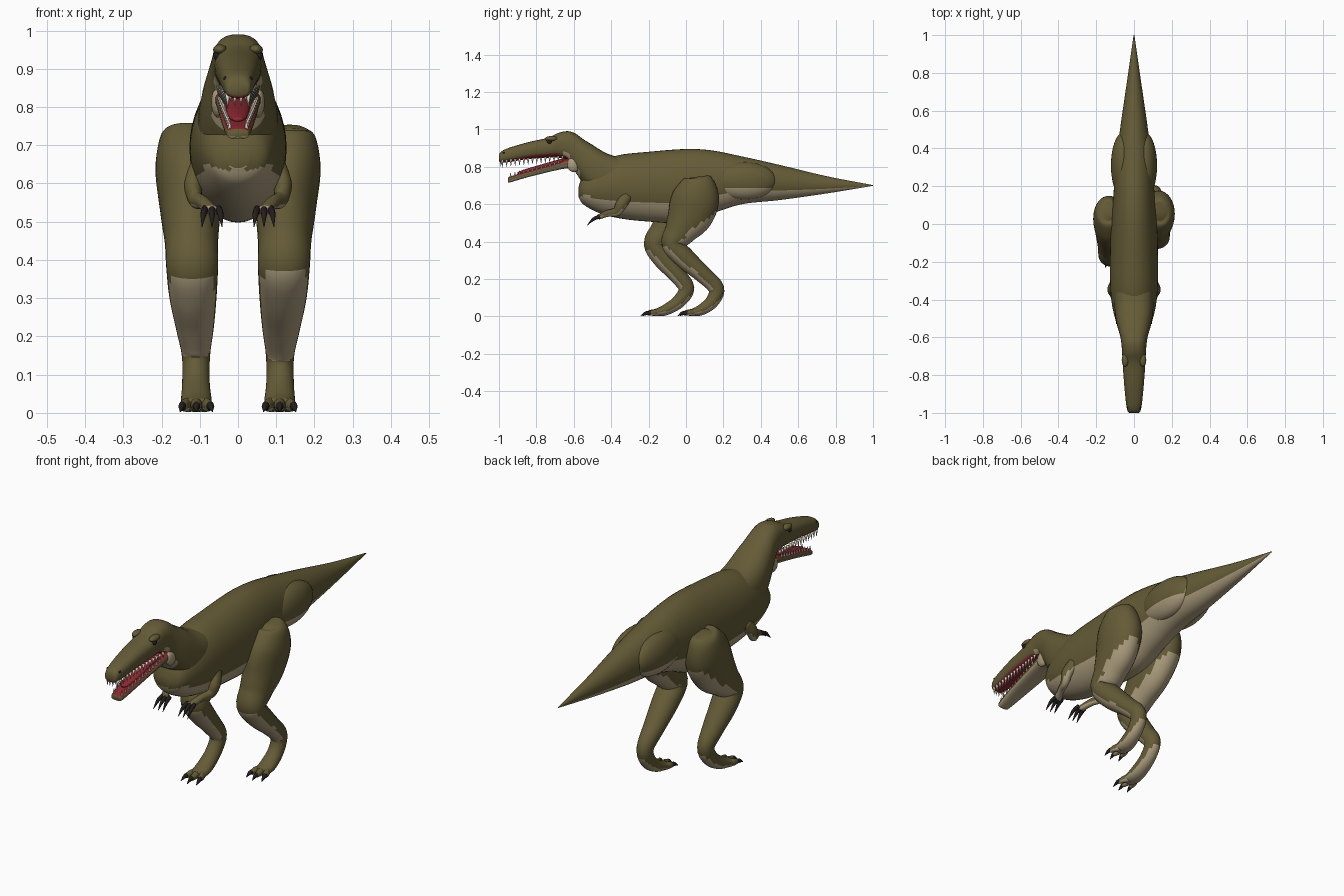
import bpy, bmesh, math
from mathutils import Vector, Matrix

cube = bpy.data.objects.get("Cube")
if cube:
    bpy.data.objects.remove(cube, do_unlink=True)


def make_material(name, colour):
    mat = bpy.data.materials.new(name)
    mat.use_nodes = True
    mat.diffuse_color = (*colour, 1)
    mat.node_tree.nodes["Principled BSDF"].inputs["Base Color"].default_value = (*colour, 1)
    return mat


OLIVE, TAN, RED, IVORY, DARK = range(5)
MATERIALS = [
    make_material("olive hide", (0.127, 0.104, 0.037)),
    make_material("tan underside", (0.41, 0.335, 0.205)),
    make_material("red mouth", (0.27, 0.02, 0.03)),
    make_material("ivory teeth", (0.75, 0.7, 0.56)),
    make_material("dark claws", (0.018, 0.013, 0.013)),
]


# Colour rules take a face centre and normal
def countershade(c, n):
    return TAN if n.z < -0.33 else OLIVE


def head_rule(c, n):
    if c.y < -0.63 and n.z < -0.6:
        return RED
    return TAN if n.z < -0.33 and -0.66 < c.y < -0.57 else OLIVE


def jaw_rule(c, n):
    return RED if n.z > 0.65 else countershade(c, n)


def solid(colour):
    return lambda c, n: colour


def finish(name, bm, rule):
    bmesh.ops.recalc_face_normals(bm, faces=bm.faces)
    bm.normal_update()
    for face in bm.faces:
        face.material_index = rule(face.calc_center_median(), face.normal)
        face.smooth = True
    mesh = bpy.data.meshes.new(name)
    bm.to_mesh(mesh)
    bm.free()
    for mat in MATERIALS:
        mesh.materials.append(mat)
    obj = bpy.data.objects.new(name, mesh)
    bpy.context.scene.collection.objects.link(obj)
    return obj


def smooth_path(stations, steps):
    """Catmull-Rom interpolation through the stations."""
    pts = [Vector(s) for s in stations]
    pts = [pts[0]] + pts + [pts[-1]]
    out = []
    for a, b, c, d in zip(pts, pts[1:], pts[2:], pts[3:]):
        for i in range(steps):
            t = i / steps
            out.append(b + (c - a) * (t / 2) + (a * 2 - b * 5 + c * 4 - d) * (t * t / 2)
                       + (b * 3 - a - c * 3 + d) * (t ** 3 / 2))
    return out + [pts[-1]]


def loft(name, stations, rule, sides=32, steps=5, power=1.0, upright=False):
    """Skin a tube through stations of (x, y, z, half width, half depth)."""
    bm = bmesh.new()
    path = smooth_path(stations, steps)
    rings = []
    for i, s in enumerate(path):
        centre = Vector(s[:3])
        tangent = Vector(path[min(i + 1, len(path) - 1)][:3]) - Vector(path[max(i - 1, 0)][:3])
        up = Vector((0, 0, 1)) if upright else Vector((1, 0, 0)).cross(tangent).normalized()
        ring = []
        for k in range(sides):
            a = math.tau * k / sides
            u, v = (math.copysign(abs(w) ** power, w) for w in (math.cos(a), math.sin(a)))
            offset = Vector((u * max(s[3], 0.001), 0, 0)) + up * (v * max(s[4], 0.001))
            ring.append(bm.verts.new(centre + offset))
        rings.append(ring)
    for a, b in zip(rings, rings[1:]):
        for k in range(sides):
            j = (k + 1) % sides
            bm.faces.new((a[k], a[j], b[j], b[k]))
    bm.faces.new(rings[0])
    bm.faces.new(rings[-1])
    return finish(name, bm, rule)


def profile(name, rows, rule, **options):
    """Loft along y from rows of (y, top, bottom, half width)."""
    stations = [(0, y, (t + b) / 2, w, (t - b) / 2) for y, t, b, w in rows]
    return loft(name, stations, rule, upright=True, **options)


def ellipsoid(name, centre, radii, rule, segments=24):
    bm = bmesh.new()
    bmesh.ops.create_uvsphere(bm, u_segments=segments, v_segments=segments // 2, radius=1,
                              matrix=Matrix.LocRotScale(centre, None, radii))
    return finish(name, bm, rule)


# Trunk and tail
profile("body_and_tail", [
    (-0.575, 0.69, 0.64, 0.03), (-0.55, 0.75, 0.60, 0.078), (-0.47, 0.82, 0.555, 0.108),
    (-0.36, 0.862, 0.525, 0.124), (-0.2, 0.88, 0.507, 0.127), (0, 0.895, 0.50, 0.122),
    (0.14, 0.887, 0.55, 0.11), (0.3, 0.855, 0.60, 0.098), (0.5, 0.81, 0.622, 0.074),
    (0.75, 0.75, 0.657, 0.038), (1, 0.702, 0.698, 0.002)], countershade, sides=40, steps=7)

# Neck, skull and upper jaw
profile("neck_and_head", [
    (-0.32, 0.84, 0.62, 0.104), (-0.42, 0.87, 0.62, 0.105), (-0.5, 0.917, 0.66, 0.097),
    (-0.55, 0.948, 0.71, 0.086), (-0.59, 0.977, 0.77, 0.074), (-0.63, 0.99, 0.83, 0.067),
    (-0.68, 0.982, 0.848, 0.063), (-0.74, 0.955, 0.848, 0.06), (-0.85, 0.93, 0.84, 0.052),
    (-0.95, 0.90, 0.825, 0.042), (-0.99, 0.88, 0.823, 0.034), (-1, 0.86, 0.83, 0.026)],
    head_rule, power=0.8)

# Lower jaw and tongue
profile("lower_jaw", [
    (-0.56, 0.85, 0.76, 0.06), (-0.62, 0.848, 0.79, 0.06), (-0.7, 0.818, 0.78, 0.054),
    (-0.85, 0.776, 0.743, 0.042), (-0.94, 0.748, 0.717, 0.031), (-0.953, 0.738, 0.722, 0.024)],
    jaw_rule, power=0.75)
profile("tongue", [
    (-0.6, 0.86, 0.82, 0.035), (-0.72, 0.828, 0.80, 0.033), (-0.85, 0.79, 0.765, 0.026),
    (-0.9, 0.772, 0.762, 0.012)], solid(RED), sides=16)


# Teeth, spread along each jaw edge
def tooth_row(name, count, start, end, size):
    bm = bmesh.new()
    for i in range(count):
        t = i / (count - 1)
        x, y, z = Vector(start).lerp(Vector(end), t)
        length = size * (1 - 0.35 * t)
        turn = Matrix.Rotation(math.pi if length < 0 else 0, 4, "X")
        for side in (-1, 1):
            bmesh.ops.create_cone(bm, cap_ends=True, segments=8, radius1=0.007, radius2=0.0005,
                                  depth=abs(length),
                                  matrix=Matrix.Translation((side * x, y, z + length / 2)) @ turn)
    finish(name, bm, solid(IVORY))


tooth_row("upper_teeth", 15, (0.027, -0.982, 0.838), (0.052, -0.66, 0.858), -0.042)
tooth_row("front_teeth", 2, (0.008, -0.99, 0.838), (0.02, -0.988, 0.838), -0.036)
tooth_row("lower_teeth", 12, (0.022, -0.938, 0.738), (0.048, -0.68, 0.818), 0.03)

# Leg from hip to foot, for the +x side
LEG = [
    (0.135, 0.07, 0.748, 0.03, 0.045), (0.135, 0.07, 0.725, 0.066, 0.085),
    (0.13, 0.055, 0.64, 0.086, 0.125), (0.125, 0.02, 0.54, 0.08, 0.122),
    (0.122, -0.035, 0.45, 0.07, 0.085), (0.12, -0.07, 0.385, 0.068, 0.06),
    (0.118, 0, 0.305, 0.062, 0.056), (0.113, 0.09, 0.225, 0.05, 0.046),
    (0.11, 0.162, 0.15, 0.037, 0.042), (0.11, 0.14, 0.08, 0.036, 0.036),
    (0.109, 0.08, 0.034, 0.04, 0.029), (0.109, 0.025, 0.02, 0.038, 0.017)]
ARM = [
    (0.1, -0.31, 0.65, 0.025, 0.03), (0.117, -0.345, 0.6, 0.024, 0.03),
    (0.112, -0.37, 0.56, 0.02, 0.024), (0.092, -0.42, 0.55, 0.018, 0.018),
    (0.07, -0.47, 0.53, 0.02, 0.013)]


def place(stations, side, stride=0):
    """Mirror to a side and swing the lower part forward by the stride."""
    return [(side * x, y - stride * (1 - z / 0.74), z, w, d) for x, y, z, w, d in stations]


for side, label, stride in ((1, "left", 0), (-1, "right", 0.2)):
    loft(label + "_leg", place(LEG, side, stride), countershade)
    loft(label + "_arm", place(ARM, side), countershade, sides=16)

    # Toes and fingers, each ending in a curved claw
    for i, spread in enumerate((-1, 0, 1)):
        tip_x, tip_y = 0.109 + spread * 0.034, 0.012 * abs(spread) - 0.012
        loft(f"{label}_toe_{i}", place([
            (0.109 + spread * 0.018, 0.05, 0.022, 0.016, 0.02),
            (tip_x - spread * 0.005, tip_y + 0.025, 0.02, 0.015, 0.017),
            (tip_x, tip_y, 0.017, 0.01, 0.012)], side, stride), countershade, sides=14)
        loft(f"{label}_toe_claw_{i}", place([
            (tip_x, tip_y + 0.012, 0.018, 0.01, 0.013),
            (tip_x + spread * 0.004, tip_y - 0.008, 0.017, 0.009, 0.01),
            (tip_x + spread * 0.008, tip_y - 0.032, 0.003, 0.001, 0.001)], side, stride),
            solid(DARK), sides=10)
        x = 0.068 + spread * 0.018
        loft(f"{label}_finger_claw_{i}", place([
            (x, -0.462, 0.533, 0.009, 0.011), (x + spread * 0.004, -0.495, 0.52, 0.008, 0.009),
            (x + spread * 0.008, -0.528, 0.487, 0.001, 0.001)], side), solid(DARK), sides=10)

    # Haunch, cheek, brow, eye and nostril
    ellipsoid(label + "_haunch", (side * 0.056, 0.31, 0.725), (0.066, 0.175, 0.1), countershade, 32)
    ellipsoid(label + "_cheek", (side * 0.052, -0.6, 0.812), (0.018, 0.036, 0.04), solid(TAN))
    ellipsoid(label + "_brow", (side * 0.047, -0.72, 0.95), (0.018, 0.035, 0.014), solid(OLIVE))
    ellipsoid(label + "_eye", (side * 0.055, -0.73, 0.934), (0.009, 0.013, 0.012), solid(DARK), 16)
    ellipsoid(label + "_nostril", (side * 0.033, -0.972, 0.875), (0.005, 0.008, 0.005),
              solid(DARK), 12)
